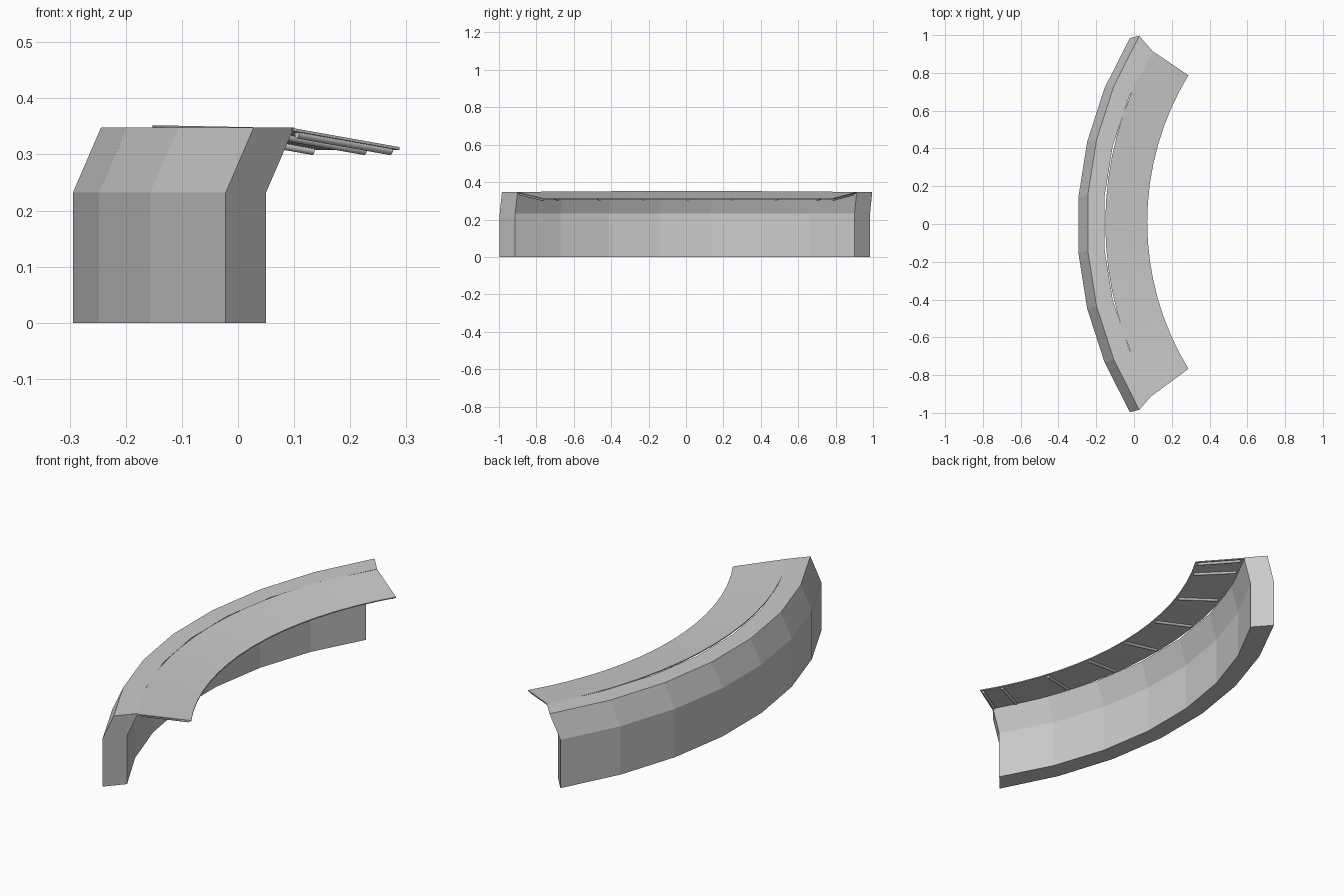
import bpy, bmesh, math
from mathutils import Vector

if "Cube" in bpy.data.objects:
    bpy.data.objects.remove(bpy.data.objects["Cube"])


def arc(mid_x, end_x, half_y, t, y_shift=0.0):
    """Point on a circular arc bulging towards -x, t from -1 to 1."""
    s = end_x - mid_x
    r = (half_y ** 2 + s ** 2) / (2 * s)
    a = math.asin(half_y / r) * t
    return Vector((mid_x + r * (1 - math.cos(a)), r * math.sin(a) + y_shift, 0))


def loft(name, rings):
    """Closed solid swept through equal cross-section rings."""
    bm = bmesh.new()
    rows = [[bm.verts.new(p) for p in ring] for ring in rings]
    n = len(rows[0])
    for a, b in zip(rows, rows[1:]):
        for i in range(n):
            j = (i + 1) % n
            bm.faces.new((a[i], a[j], b[j], b[i]))
    bm.faces.new(rows[0])
    bm.faces.new(rows[-1])
    bmesh.ops.recalc_face_normals(bm, faces=bm.faces)
    mesh = bpy.data.meshes.new(name)
    bm.to_mesh(mesh)
    bm.free()
    ob = bpy.data.objects.new(name, mesh)
    bpy.context.collection.objects.link(ob)
    return ob


# Curved wall: seven flat segments, upper part leaning inwards
lean = Vector((0.05, 0.012, 0))
rings = []
for i in range(8):
    t = -1 + 2 * i / 7
    o = arc(-0.300, -0.022, 0.990, t, -0.006)
    n = arc(-0.212, 0.050, 0.907, t, -0.006)
    up, top = Vector((0, 0, 0.232)), Vector((0, 0, 0.348)) + lean
    rings.append([o, o + up, o + top, n + top, n + up, n])
loft("wall", rings)


def shelf_point(t, w, drop=0.0):
    """Point on the shelf: w = 0 at the wall, w = 1 at the free edge."""
    o = arc(-0.152, 0.097, 0.912, t, 0.004)
    n = arc(0.070, 0.288, 0.777, t, 0.010)
    o.z = 0.352 - 0.005 * abs(t) ** 2
    n.z = 0.313
    p = o.lerp(n, w)
    p.z -= drop
    return p


# Thin sloping shelf along the top of the wall
rings = []
for i in range(17):
    t = -1 + i / 8
    rings.append([shelf_point(t, 0), shelf_point(t, 1),
                  shelf_point(t, 1, 0.005), shelf_point(t, 0, 0.005)])
shelf = loft("shelf", rings)
bpy.context.view_layer.objects.active = shelf
shelf.select_set(True)
bpy.ops.object.shade_smooth_by_angle(angle=math.radians(30))
shelf.select_set(False)

# Support rods under the shelf, doubled up near each end
for t in (-0.985, -0.87, -0.58, -0.29, 0, 0.29, 0.58, 0.87, 0.985):
    a, b = shelf_point(t, 0.08, 0.009), shelf_point(t, 0.95, 0.009)
    d = b - a
    bpy.ops.mesh.primitive_cylinder_add(vertices=8, radius=0.007, depth=d.length,
                                        location=(a + b) / 2)
    rod = bpy.context.object
    rod.name = "support_rod"
    rod.rotation_euler = d.to_track_quat('Z', 'Y').to_euler()
    bpy.ops.object.shade_smooth_by_angle(angle=math.radians(50))
